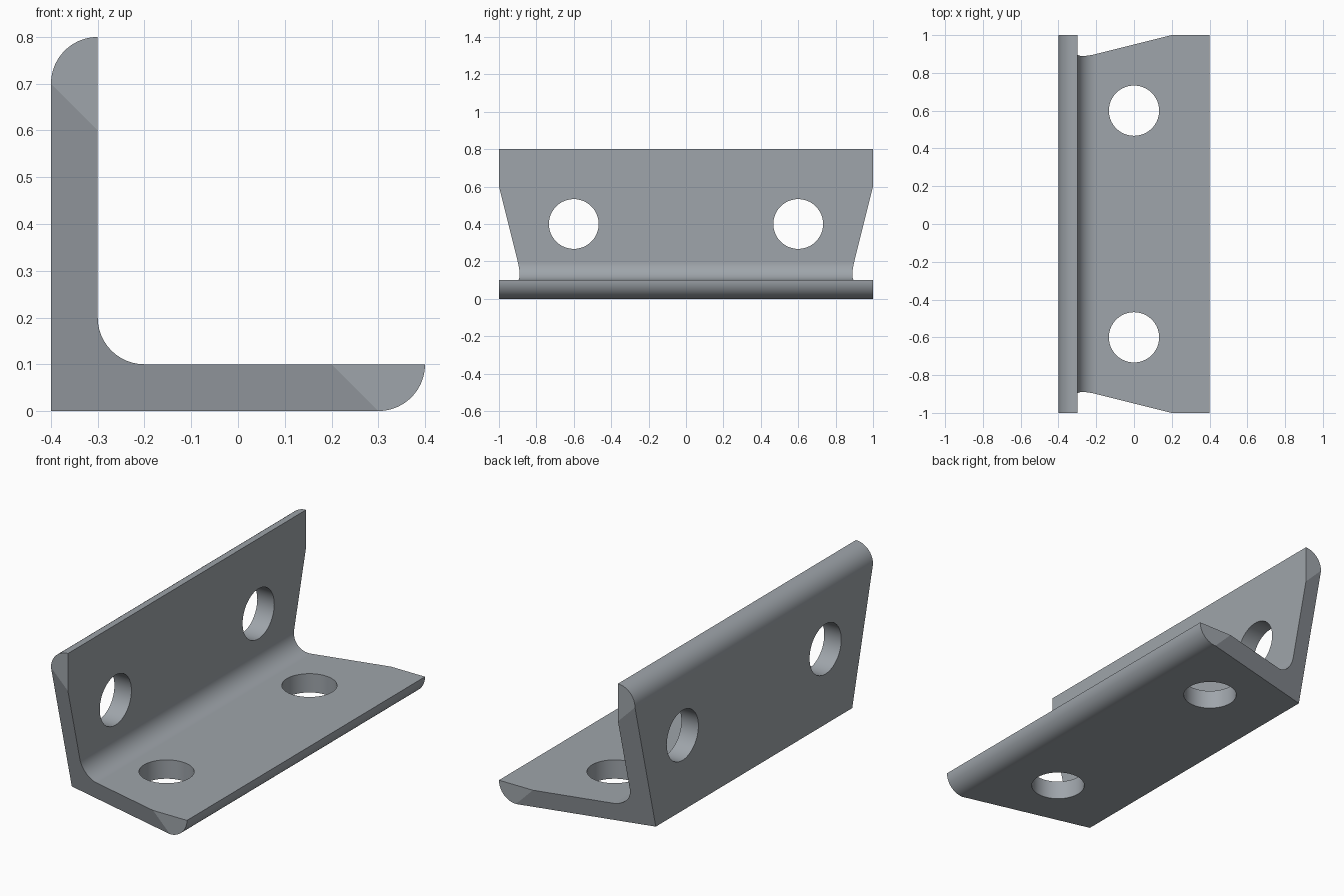
import bpy, bmesh
from math import sin, cos, pi, radians

if "Cube" in bpy.data.objects:
    bpy.data.objects.remove(bpy.data.objects["Cube"])

N = 20  # segments per quarter round


def arc(cx, cz, a0, a1, r=0.1):
    angles = [radians(a0 + (a1 - a0) * i / N) for i in range(N + 1)]
    return [(cx + r * cos(a), cz + r * sin(a)) for a in angles]


# L-shaped profile: sharp outer corner, rounded tips, inner fillet
foot_tip = arc(0.3, 0.1, 270, 360)
fillet = arc(-0.2, 0.2, 270, 180)
wall_tip = arc(-0.3, 0.7, 90, 180)
profile = [(-0.4, 0)] + foot_tip + [(0.2, 0.1)] + fillet + [(-0.3, 0.6)] + wall_tip
count = len(profile)
a, b = N + 2, 2 * N + 4  # where the slanted end cut starts on each flange


def end_y(x, z):
    # ends slope inward towards the corner
    return min(1.0, 0.925 + 0.25 * (x + z))


# Angle bracket body
bm = bmesh.new()
front = [bm.verts.new((x, -end_y(x, z), z)) for x, z in profile]
back = [bm.verts.new((x, end_y(x, z), z)) for x, z in profile]
for i in range(count):
    j = (i + 1) % count
    bm.faces.new((front[i], front[j], back[j], back[i]))
for ring in (front, back):
    bm.faces.new(ring[1:a + 1])
    bm.faces.new(ring[b:])
    bm.faces.new(ring[:2] + ring[a:b + 1] + ring[-1:])
bmesh.ops.recalc_face_normals(bm, faces=bm.faces)
mesh = bpy.data.meshes.new("angle_bracket")
bm.to_mesh(mesh)
bm.free()
bracket = bpy.data.objects.new("angle_bracket", mesh)
bpy.context.collection.objects.link(bracket)

# Blue-grey steel
steel = bpy.data.materials.new("steel")
steel.diffuse_color = (0.345, 0.375, 0.405, 1)
steel.use_nodes = True
steel.node_tree.nodes["Principled BSDF"].inputs["Base Color"].default_value = steel.diffuse_color
mesh.materials.append(steel)


# Screw holes: two in each flange
def drill(location, rotation):
    bpy.ops.mesh.primitive_cylinder_add(vertices=64, radius=0.133, depth=0.3,
                                        location=location, rotation=rotation)
    cutter = bpy.context.object
    cutter.name = "hole_cutter"
    cutter.hide_render = True
    cutter.data.materials.append(steel)
    mod = bracket.modifiers.new("hole", 'BOOLEAN')
    mod.operation = 'DIFFERENCE'
    mod.solver = 'EXACT'
    mod.object = cutter
    bpy.context.view_layer.objects.active = bracket
    bpy.ops.object.modifier_apply(modifier=mod.name)
    bpy.data.objects.remove(cutter)


for y in (-0.6, 0.6):
    drill((0, y, 0.05), (0, 0, 0))
    drill((-0.35, y, 0.4), (0, pi / 2, 0))

# Smooth rounds, crisp edges (the end cuts meet at a shallow angle)
bpy.ops.object.select_all(action='DESELECT')
bracket.select_set(True)
bpy.context.view_layer.objects.active = bracket
bpy.ops.object.shade_smooth_by_angle(angle=radians(12))
weighted = bracket.modifiers.new("weighted_normals", 'WEIGHTED_NORMAL')
weighted.keep_sharp = True
